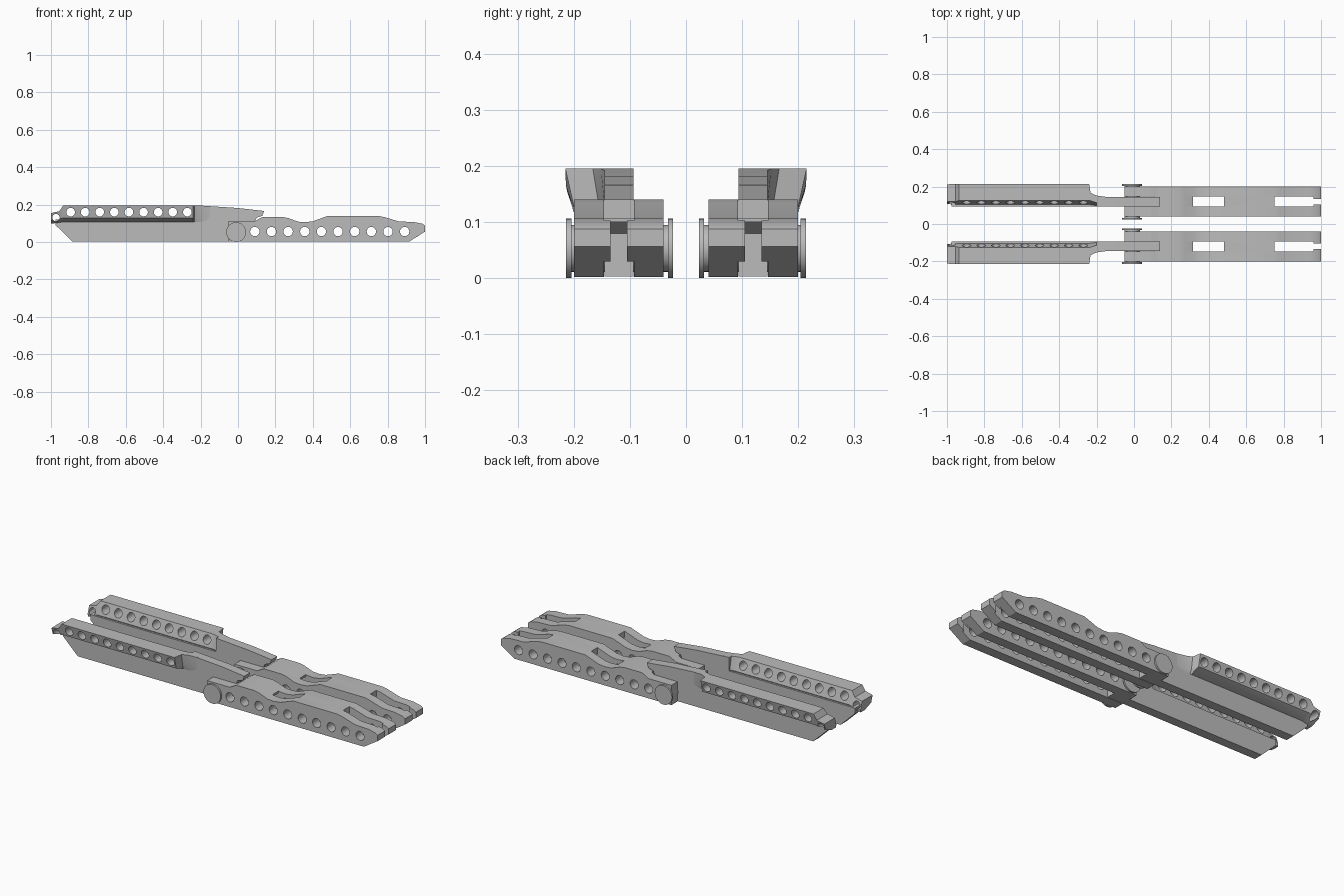
import bpy, bmesh, math

if "Cube" in bpy.data.objects:
    bpy.data.objects.remove(bpy.data.objects["Cube"])

grey = bpy.data.materials.new("plain grey")
grey.diffuse_color = (0.5, 0.5, 0.5, 1)
grey.use_nodes = True
grey.node_tree.nodes["Principled BSDF"].inputs["Base Color"].default_value = grey.diffuse_color


def finish(name, bm):
    bmesh.ops.recalc_face_normals(bm, faces=bm.faces)
    me = bpy.data.meshes.new(name)
    bm.to_mesh(me)
    bm.free()
    me.materials.append(grey)
    ob = bpy.data.objects.new(name, me)
    bpy.context.collection.objects.link(ob)
    return ob


def loft(name, rings):
    """Skin a row of closed rings and cap both ends."""
    bm = bmesh.new()
    vs = [[bm.verts.new(p) for p in r] for r in rings]
    n = len(vs[0])
    for a, b in zip(vs, vs[1:]):
        for i in range(n):
            bm.faces.new((a[i], a[(i + 1) % n], b[(i + 1) % n], b[i]))
    bm.faces.new(vs[0])
    bm.faces.new(vs[-1])
    return finish(name, bm)


def prism(name, pts, y0, y1):
    """Side profile (x, z) extruded across y."""
    return loft(name, [[(x, y, z) for x, z in pts] for y in (y0, y1)])


def disc(name, x, z, r, y0, y1, n=32):
    a = [math.tau * i / n for i in range(n)]
    return prism(name, [(x + r * math.cos(t), z + r * math.sin(t)) for t in a], y0, y1)


def drill(ob, holes, r):
    """Cut round holes across y."""
    for x, z in holes:
        c = disc("hole_cutter", x, z, r, -0.5, 0.5, 24)
        c.hide_render = True
        m = ob.modifiers.new("hole", 'BOOLEAN')
        m.operation, m.solver, m.object = 'DIFFERENCE', 'EXACT', c
        bpy.context.view_layer.objects.active = ob
        bpy.ops.object.modifier_apply(modifier=m.name)
        bpy.data.objects.remove(c)


parts = []

# Fork: two drilled side plates
top = [(-0.05, 0.112), (0.09, 0.112), (0.13, 0.134), (0.24, 0.134), (0.27, 0.128),
       (0.32, 0.109), (0.36, 0.106), (0.40, 0.111), (0.48, 0.14), (0.75, 0.14),
       (0.78, 0.134), (0.86, 0.11), (0.94, 0.107), (0.985, 0.098), (1.0, 0.088)]
side = top + [(1.0, 0.056), (0.915, 0.002), (-0.05, 0.002)]
fork_holes = [(0.09 + 0.089 * i, 0.056) for i in range(10)]
for name, y0, y1 in (("fork_plate_inner", 0.04, 0.093), ("fork_plate_outer", 0.146, 0.2)):
    p = prism(name, side, y0, y1)
    drill(p, fork_holes, 0.025)
    parts.append(p)

# Bridges joining the plates, leaving two windows open
parts.append(prism("rear_bridge", [(0.11, 0.1), (0.11, 0.123), (0.13, 0.134), (0.24, 0.134),
                                   (0.27, 0.128), (0.315, 0.111), (0.315, 0.1)], 0.093, 0.146))
parts.append(prism("front_bridge", [(0.48, 0.105), (0.48, 0.14), (0.75, 0.14), (0.75, 0.105)],
                   0.093, 0.146))

# Small inward lips on the fork tips
for name, y0, y1 in (("tip_lip_inner", 0.093, 0.105), ("tip_lip_outer", 0.135, 0.146)):
    parts.append(prism(name, [(0.96, 0.03), (0.96, 0.103), (0.985, 0.098), (1.0, 0.088),
                              (1.0, 0.056)], y0, y1))

# Pivot hub and its end caps
parts.append(disc("pivot_hub", -0.01, 0.053, 0.042, 0.03, 0.205))
for name, y0, y1 in (("pivot_cap_inner", 0.023, 0.032), ("pivot_cap_outer", 0.204, 0.214)):
    parts.append(disc(name, -0.01, 0.053, 0.053, y0, y1))

# Arm blade running into the fork
parts.append(prism("arm_blade", [(-0.885, 0.003), (-0.975, 0.09), (-0.975, 0.12), (-0.2, 0.12),
                                 (-0.2, 0.195), (0.0, 0.182), (0.14, 0.166), (0.13, 0.14),
                                 (0.10, 0.13), (0.09, 0.11), (0.045, 0.08), (0.045, 0.003)],
                   0.094, 0.145))

# Leaning drilled rail on top of the arm: x, inner bottom/top, outer top/bottom, bottom z, top z
rail = [(-1.0, 0.107, 0.120, 0.212, 0.200, 0.108, 0.155),
        (-0.955, 0.103, 0.120, 0.214, 0.200, 0.114, 0.165),
        (-0.935, 0.103, 0.126, 0.215, 0.200, 0.118, 0.195),
        (-0.24, 0.103, 0.126, 0.215, 0.200, 0.118, 0.195),
        (-0.232, 0.103, 0.124, 0.166, 0.155, 0.118, 0.195),
        (-0.2, 0.098, 0.114, 0.152, 0.148, 0.118, 0.195),
        (-0.15, 0.094, 0.094, 0.145, 0.145, 0.118, 0.1918)]
r = loft("arm_rail", [[(x, ib, zb + 0.006), (x, it, zt), (x, ot, zt), (x, ob, zb + 0.01),
                       (x, min(0.145, ob - 0.002), zb - 0.01), (x, 0.108, zb - 0.01)]
                      for x, ib, it, ot, ob, zb, zt in rail])
drill(r, [(-0.895 + 0.078 * i, 0.16) for i in range(9)], 0.023)
drill(r, [(-0.973, 0.13)], 0.02)
parts.append(r)

# Shade and mirror to the other side
for ob in parts:
    bpy.ops.object.select_all(action='DESELECT')
    ob.select_set(True)
    bpy.context.view_layer.objects.active = ob
    bpy.ops.object.shade_smooth_by_angle(angle=math.radians(25))
    bm = bmesh.new()
    bm.from_mesh(ob.data)
    new = bmesh.ops.duplicate(bm, geom=bm.verts[:] + bm.edges[:] + bm.faces[:])["geom"]
    for v in (g for g in new if isinstance(g, bmesh.types.BMVert)):
        v.co.y = -v.co.y
    bmesh.ops.reverse_faces(bm, faces=[g for g in new if isinstance(g, bmesh.types.BMFace)])
    bm.to_mesh(ob.data)
    bm.free()
